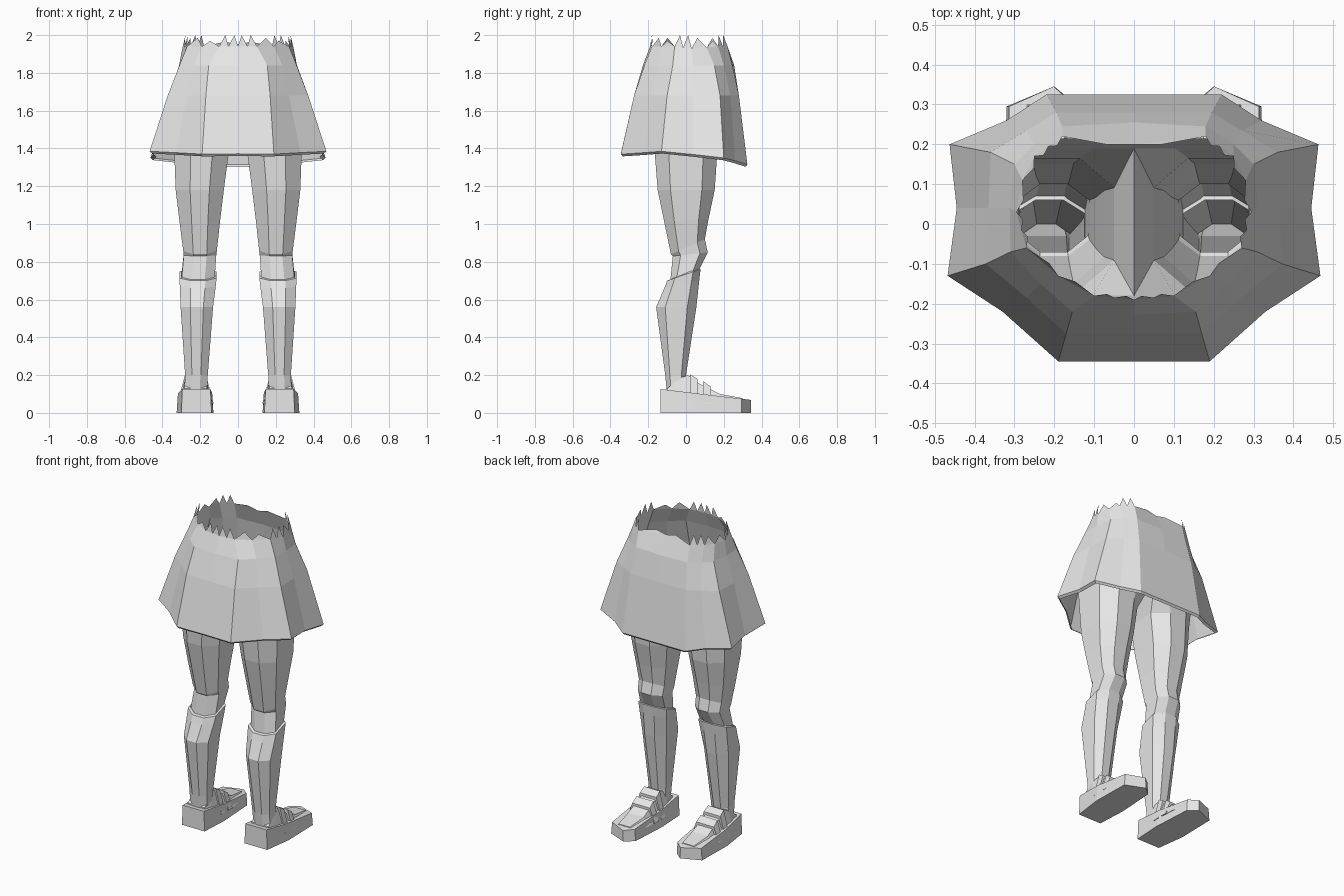
import bpy
import bmesh

# Remove the default cube only
default_cube = bpy.data.objects.get("Cube")
if default_cube:
    bpy.data.objects.remove(default_cube, do_unlink=True)

# One plain grey for the whole model
grey = bpy.data.materials.new("plain_grey")
grey.use_nodes = True
grey.diffuse_color = (0.8, 0.8, 0.8, 1)
shader = next(n for n in grey.node_tree.nodes if n.type == "BSDF_PRINCIPLED")
shader.inputs["Base Color"].default_value = grey.diffuse_color


def finish(name, bm):
    """Turn a bmesh into a flat shaded grey object."""
    bmesh.ops.recalc_face_normals(bm, faces=bm.faces)
    mesh = bpy.data.meshes.new(name)
    bm.to_mesh(mesh)
    bm.free()
    mesh.materials.append(grey)
    part = bpy.data.objects.new(name, mesh)
    bpy.context.collection.objects.link(part)
    return part


def bridge(bm, lower, upper):
    """Join two closed rings of equal length with quads."""
    count = len(lower)
    for i in range(count):
        j = (i + 1) % count
        bm.faces.new((lower[i], lower[j], upper[j], upper[i]))


def loft(name, rings, capped=False):
    """Skin a list of closed rings of points."""
    bm = bmesh.new()
    loops = [[bm.verts.new(p) for p in ring] for ring in rings]
    for lower, upper in zip(loops, loops[1:]):
        bridge(bm, lower, upper)
    if capped:
        bm.faces.new(loops[0])
        bm.faces.new(loops[-1])
    return finish(name, bm)


def limb_ring(side, z, x_in, x_out, y_front, y_back, tilt=0.0, inner=0.55):
    """Eight sided limb section; tilt raises the +y edge."""
    cx, hx = (x_in + x_out) / 2, (x_out - x_in) / 2
    cy, hy = (y_front + y_back) / 2, (y_back - y_front) / 2
    shape = [(1, -.55), (1, .55), (.4, 1), (-.4, 1),
             (-1, inner), (-1, -inner), (-.4, -1), (.4, -1)]
    return [(side * (cx + a * hx), cy + b * hy, z + tilt * b) for a, b in shape]


def shoe_section(side, y, bottom_half, top_half, top):
    """Trapezoid section of the shoe upper."""
    cx, base = 0.225, 0.05
    return [(side * (cx - bottom_half), y, base), (side * (cx + bottom_half), y, base),
            (side * (cx + top_half), y, top), (side * (cx - top_half), y, top)]


# Limb sections: height, inner x, outer x, y range, tilt
THIGH = [
    (.71, .125, .3, -.085, .06, .03),
    (.84, .115, .287, -.07, .115, .01),
    (.88, .112, .29, -.08, .1, .04),
    (1.02, .095, .31, -.115, .12, .01),
    (1.18, .075, .33, -.15, .152),
    (1.37, .05, .337, -.165, .165),
    (1.54, 0, .345, -.18, .19, 0, 1),
    (1.66, 0, .34, -.2, .215, 0, 1),
]
SOCK = [
    (.1, .165, .285, -.1, 0),
    (.2, .16, .28, -.11, 0),
    (.56, .132, .304, -.158, .055),
    (.68, .118, .308, -.115, .07, .02),
    (.73, .113, .31, -.1, .077, .03),
    (.735, .125, .3, -.085, .06, .03),
]
SOLE = [(.14, -.135), (.3, -.135), (.325, .05), (.32, .295),
        (.2, .345), (.145, .3), (.13, .05)]
UPPER = [(-.1, .07, .06, .13), (-.03, .085, .055, .185), (.01, .09, .045, .2),
         (.07, .09, .05, .155), (.18, .088, .055, .1), (.3, .06, .04, .078)]
STRAPS = {"ankle_strap": [(.02, .095, .055, .205), (.06, .095, .058, .18)],
          "instep_strap": [(.09, .096, .06, .168), (.13, .096, .062, .14)]}

for label, side in (("left", 1), ("right", -1)):
    loft(label + "_leg", [limb_ring(side, *row) for row in THIGH])
    loft(label + "_sock", [limb_ring(side, *row) for row in SOCK])

    # Wedge sole, tall at the heel and low at the toe
    ground = [(side * x, y, 0) for x, y in SOLE]
    rim = [(side * (.225 + (x - .225) * .93), y, .11 - .12 * y) for x, y in SOLE]
    loft(label + "_sole", [ground, rim], capped=True)

    # Shoe upper with its straps
    loft(label + "_shoe_upper", [shoe_section(side, *row) for row in UPPER], capped=True)
    for strap, rows in STRAPS.items():
        loft(label + "_" + strap, [shoe_section(side, *row) for row in rows], capped=True)


def mirrored(half):
    """Complete a half ring running from the front centre to the back centre."""
    return half + [(-x, y, z) for x, y, z in reversed(half[1:-1])]


# Skirt rings, half of each from front centre to back centre
hem = [(0, -.345, 1.372), (.19, -.345, 1.37), (.33, -.22, 1.378),
       (.468, -.13, 1.385), (.445, .04, 1.368), (.463, .2, 1.35),
       (.32, .26, 1.335), (.22, .325, 1.315), (0, .325, 1.315)]
middle = [(0, -.275), (.17, -.275), (.27, -.185), (.372, -.1), (.365, .04),
          (.36, .18), (.27, .235), (.195, .28), (0, .28)]
upper = [(0, -.228), (.155, -.22), (.235, -.15), (.31, -.07), (.312, .04),
         (.3, .15), (.25, .2), (.18, .245), (0, .255)]
top = [(0, -.19), (.1, -.18), (.19, -.13), (.27, -.06), (.295, .03),
       (.28, .11), (.25, .17), (.18, .22), (0, .2)]

lip_ring = mirrored([(x * .97, y * .97, z - .012) for x, y, z in hem])
hem_ring = mirrored(hem)
middle_ring = mirrored([(x, y, 1.68) for x, y in middle])
upper_ring = mirrored([(x, y, 1.84) for x, y in upper])
top_ring = mirrored([(x, y, 1.94 - .15 * max(0, .1 - abs(y - .05)))
                     for x, y in top[:-1]] + [(0, .2, 1.95)])

bm = bmesh.new()
loops = [[bm.verts.new(p) for p in ring]
         for ring in (lip_ring, hem_ring, middle_ring, upper_ring, top_ring)]
for lower, higher in zip(loops, loops[1:]):
    bridge(bm, lower, higher)

# Torn teeth along the top edge, leaning inward with the cloth
edge = loops[-1]
for i, start in enumerate(edge):
    end = edge[(i + 1) % len(edge)]
    at_back = start.co.y > .19 and end.co.y > .19
    teeth = 1 if at_back or i % 3 else 2
    previous = start
    for t in range(teeth):
        last = end if t == teeth - 1 else bm.verts.new(start.co.lerp(end.co, .5))
        tip = previous.co.lerp(last.co, .4 + .2 * (i % 2))
        tip.x *= .96
        tip.y *= .96
        tip.z = 1.965 if at_back else 2 - .015 * (i % 3)
        bm.faces.new((previous, last, bm.verts.new(tip)))
        previous = last
finish("skirt", bm)
